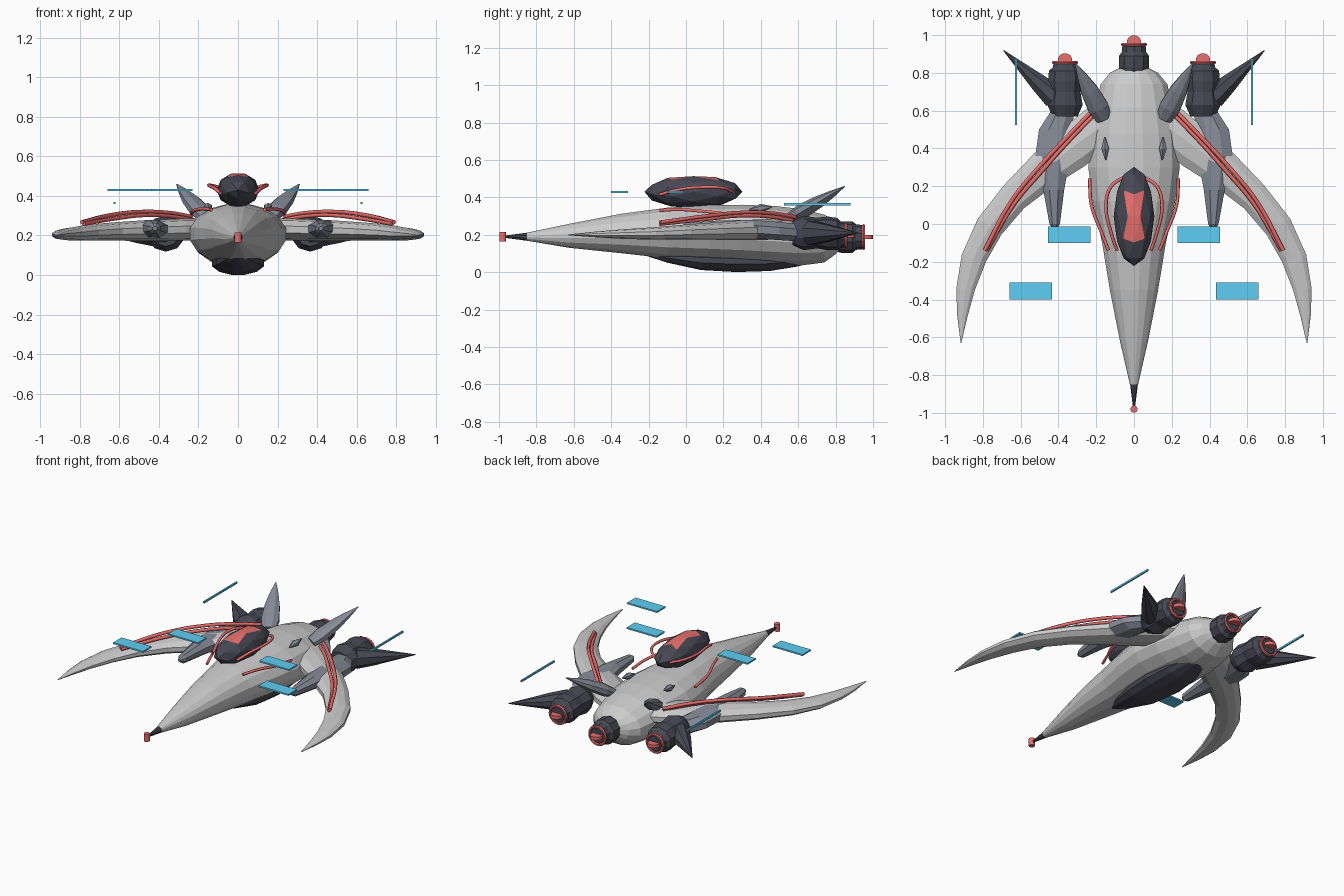
import bpy, bmesh
from math import cos, sin, pi
from mathutils import Vector as V

if "Cube" in bpy.data.objects:
    bpy.data.objects.remove(bpy.data.objects["Cube"])


def mat(name, c):
    m = bpy.data.materials.new(name)
    m.diffuse_color = (*c, 1)
    m.use_nodes = True
    m.node_tree.nodes["Principled BSDF"].inputs["Base Color"].default_value = m.diffuse_color
    return m


DARK = mat("dark_metal", (0.065, 0.065, 0.09))
STEEL = mat("blue_steel", (0.24, 0.26, 0.31))
RED = mat("red", (0.82, 0.16, 0.15))
BLUE = mat("cyan_panel", (0.11, 0.62, 0.9))


def finish(name, bm, m=None, mirror=False):
    bmesh.ops.recalc_face_normals(bm, faces=bm.faces)
    me = bpy.data.meshes.new(name)
    bm.to_mesh(me)
    bm.free()
    ob = bpy.data.objects.new(name, me)
    bpy.context.collection.objects.link(ob)
    if m:
        me.materials.append(m)
    if mirror:
        ob.modifiers.new("mirror", 'MIRROR').use_mirror_merge = False
    return ob


def loft(name, rings, n, m=None, mirror=False):
    """rings: (centre, half-axis a, half-axis b)"""
    bm = bmesh.new()
    vs = []
    for c, a, b in rings:
        vs.append([bm.verts.new(V(c) + V(a) * cos(2 * pi * (i + .5) / n) + V(b) * sin(2 * pi * (i + .5) / n))
                   for i in range(n)])
    for r, s in zip(vs, vs[1:]):
        for i in range(n):
            j = (i + 1) % n
            bm.faces.new((r[i], r[j], s[j], s[i]))
    bm.faces.new(vs[0])
    bm.faces.new(vs[-1])
    return finish(name, bm, m, mirror)


def along_y(name, prof, n, m=None, mirror=False):
    """prof: (y, x, z, half width, half height)"""
    return loft(name, [((x, y, z), (w, 0, 0), (0, 0, h)) for y, x, z, w, h in prof], n, m, mirror)


def spike(name, p, q, prof, n, m, flat=1.0):
    """tapered leaf from p to q; prof: (fraction, radius)"""
    p, q = V(p), V(q)
    d = (q - p).normalized()
    a = d.cross(V((0, 0, 1))).normalized()
    b = a.cross(d)
    return loft(name, [(p.lerp(q, t), a * r, b * r * flat) for t, r in prof], n, m, True)


def box(name, lo, hi, m):
    bm = bmesh.new()
    bmesh.ops.create_cube(bm, size=1)
    for v in bm.verts:
        v.co = V([(l + h) / 2 + c * (h - l) for l, h, c in zip(lo, hi, v.co)])
    return finish(name, bm, m, True)


def cable(name, pts, r=0.011):
    for s, side in ((1, "right"), (-1, "left")):
        cu = bpy.data.curves.new(name, 'CURVE')
        cu.dimensions = '3D'
        cu.bevel_depth, cu.bevel_resolution, cu.resolution_u = r, 1, 5
        cu.use_fill_caps = True
        sp = cu.splines.new('BEZIER')
        sp.bezier_points.add(len(pts) - 1)
        for bp, (x, y, z) in zip(sp.bezier_points, pts):
            bp.co = (x * s, y, z)
            bp.handle_left_type = bp.handle_right_type = 'AUTO'
        cu.materials.append(RED)
        bpy.context.collection.objects.link(bpy.data.objects.new(f"{name}_{side}", cu))


def disc(name, x, y, z, r, h):
    return loft(name, [((x, y, z + k * h / 2), (r, 0, 0), (0, r, 0)) for k in (-1, 1)], 12, RED, x > 0)


def ring(name, x, y, z, R, r):
    bm = bmesh.new()
    n, k = 20, 6
    g = [[bm.verts.new((x + (R + r * cos(2 * pi * j / k)) * cos(2 * pi * i / n), y + r * sin(2 * pi * j / k),
                        z + (R + r * cos(2 * pi * j / k)) * sin(2 * pi * i / n))) for j in range(k)]
         for i in range(n)]
    for i in range(n):
        for j in range(k):
            a, b = g[i], g[(i + 1) % n]
            bm.faces.new((a[j], a[(j + 1) % k], b[(j + 1) % k], b[j]))
    return finish(name, bm, RED, x > 0)


# fuselage, nose tip and belly pod
along_y("fuselage", [(-.85, 0, .19, .022, .022), (-.62, 0, .195, .076, .066), (-.35, 0, .207, .13, .107),
                     (-.1, 0, .21, .172, .138), (.12, 0, .21, .222, .152), (.3, 0, .206, .247, .158),
                     (.48, 0, .197, .235, .16), (.62, 0, .187, .207, .153), (.74, 0, .18, .18, .13),
                     (.8, 0, .185, .13, .09), (.83, 0, .188, .07, .06)], 16)
along_y("nose_tip", [(-.84, 0, .19, .023, .023), (-.975, 0, .19, .005, .005)], 10, DARK)
disc("nose_sensor", 0, -.98, .19, .019, .05)
along_y("belly_pod", [(-.22, 0, .1, .01, .01), (-.1, 0, .085, .065, .035), (.08, 0, .065, .115, .055),
                      (.27, 0, .058, .135, .059), (.45, 0, .06, .12, .055), (.6, 0, .07, .075, .04),
                      (.7, 0, .08, .02, .02)], 12, DARK)

# cockpit with red top facets, poles along y
bm = bmesh.new()
bmesh.ops.create_icosphere(bm, subdivisions=2, radius=1)
for v in bm.verts:
    v.co = V((v.co.y, v.co.z, v.co.x))
for f in bm.faces:
    c = f.calc_center_median()
    f.material_index = int(c.z > .78 and abs(c.x) < .3 and abs(c.y) < .5)
for v in bm.verts:
    v.co = V((v.co.x * .108, .04 + v.co.y * .262, .43 + v.co.z * .088))
finish("cockpit", bm, DARK).data.materials.append(RED)

# crescent wings: outer edge, inner edge, centre height, half thickness
WING = [((.12, .68), (.12, .42), .23, .055), ((.26, .61), (.26, .3), .23, .056), ((.5, .41), (.42, .2), .225, .053),
        ((.69, .21), (.58, .08), .22, .046), ((.83, .03), (.7, -.06), .214, .04), ((.915, -.16), (.78, -.2), .207, .033),
        ((.943, -.34), (.84, -.35), .204, .025), ((.938, -.48), (.88, -.49), .202, .015), ((.918, -.63), (.914, -.63), .2, .002)]
loft("wing", [(((o[0] + i[0]) / 2, (o[1] + i[1]) / 2, z), ((o[0] - i[0]) / 2, (o[1] - i[1]) / 2, 0), (0, 0, h))
              for o, i, z, h in WING], 10, None, True)

# engines: one in the tail, one each side
along_y("tail_engine", [(.79, 0, .188, .075, .075), (.83, 0, .188, .084, .084), (.89, 0, .188, .084, .084),
                        (.91, 0, .188, .068, .068), (.94, 0, .188, .065, .065), (.95, 0, .188, .05, .05)], 10, DARK)
along_y("side_engine", [(.57, .365, .21, .07, .065), (.63, .365, .21, .098, .092), (.7, .365, .21, .086, .082),
                        (.76, .365, .208, .094, .09), (.81, .365, .205, .09, .085), (.83, .365, .2, .068, .068),
                        (.85, .365, .197, .064, .064), (.86, .365, .197, .05, .05)], 10, DARK, True)
for label, x, y, z in (("tail", 0, .95, .188), ("side", .365, .855, .197)):
    ring(label + "_engine_ring", x, y, z, .06, .009)
    disc(label + "_engine_emitter", x, y + .011, z, .039, .022)

# engine pylons, side spikes, upper fins and small dorsal pods
along_y("pylon", [(.62, .37, .21, .06, .05), (.5, .415, .22, .095, .052), (.36, .43, .23, .1, .053),
                  (.18, .425, .235, .06, .046), (.0, .42, .235, .03, .03), (-.03, .42, .235, .01, .01)], 8, STEEL, True)
spike("side_spike", (.42, .67, .21), (.692, .92, .21), [(0, .068), (.3, .052), (1, .002)], 8, DARK)
spike("upper_fin", (.16, .56, .29), (.31, .85, .46), [(0, .045), (.2, .06), (.5, .05), (.75, .03), (1, .003)], 8, STEEL, .65)
spike("dorsal_pod", (.15, .34, .335), (.155, .46, .35), [(0, .004), (.5, .023), (1, .004)], 6, STEEL)

# red cables over wings, hull and cockpit
for k, label in enumerate(("upper", "lower")):
    d = k * .018
    cable("wing_cable_" + label, [(.235 - d * .7, .585 - d, .295 - d), (.35 - d * .6, .465 - d, .315 - d),
                                  (.5 - d, .305 - d, .32 - d), (.65 - d, .12 - d / 2, .302 - d),
                                  (.79 - d / 2, -.14, .267 - d / 2)])
cable("hull_cable", [(.235, .24, .31), (.225, .1, .325), (.17, -.05, .335), (.135, -.14, .33)], .009)
cable("cockpit_cable", [(.05, .25, .43), (.12, .2, .45), (.148, .1, .455), (.12, -.05, .44), (.09, -.14, .415)], .009)

# floating cyan panels and rods
box("inner_panel", (.23, -.1, .425), (.455, -.012, .435), BLUE)
box("outer_panel", (.435, -.4, .425), (.66, -.31, .435), BLUE)
box("rear_rod", (.62, .525, .358), (.63, .88, .37), BLUE)
